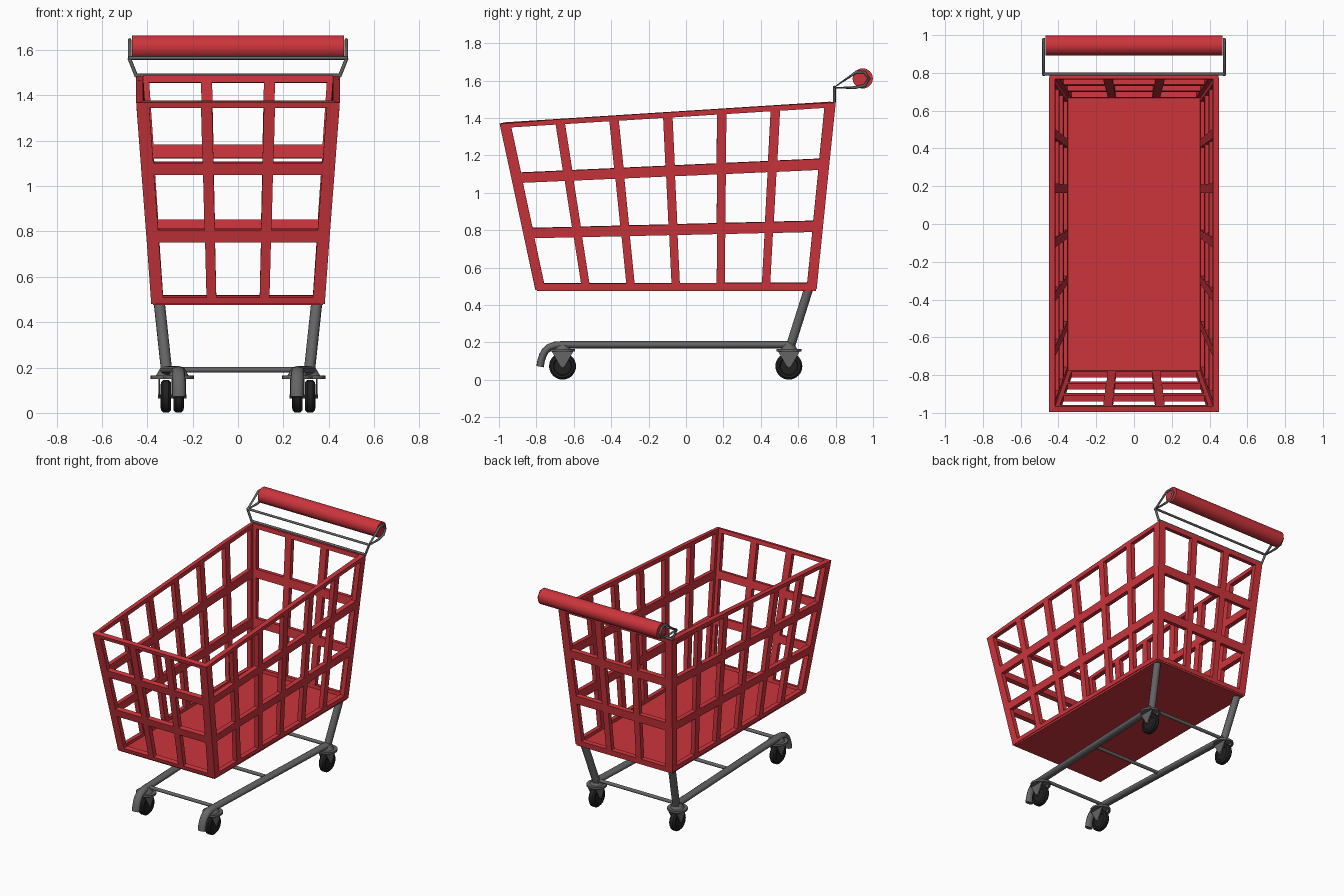
import bpy, bmesh, math
from mathutils import Vector, Matrix

if "Cube" in bpy.data.objects:
    bpy.data.objects.remove(bpy.data.objects["Cube"])


def material(name, rgb):
    m = bpy.data.materials.new(name)
    m.diffuse_color = (*rgb, 1)
    m.use_nodes = True
    m.node_tree.nodes["Principled BSDF"].inputs["Base Color"].default_value = m.diffuse_color
    return m


RED = material("red_plastic", (0.6, 0.035, 0.045))
STEEL = material("dark_steel", (0.13, 0.13, 0.13))
RUBBER = material("black_rubber", (0.015, 0.015, 0.015))


def finish(name, bm, mat, smooth=True):
    bmesh.ops.recalc_face_normals(bm, faces=bm.faces)
    me = bpy.data.meshes.new(name)
    bm.to_mesh(me)
    bm.free()
    ob = bpy.data.objects.new(name, me)
    bpy.context.collection.objects.link(ob)
    me.materials.append(mat)
    select(ob)
    if smooth:
        bpy.ops.object.shade_smooth_by_angle(angle=math.radians(35))
    return ob


def select(ob):
    bpy.ops.object.select_all(action='DESELECT')
    ob.select_set(True)
    bpy.context.view_layer.objects.active = ob


def tube(name, pts, r, mat=STEEL, closed=False, sx=1.0, res=4):
    """Round bar along a path; sx widens the section across x."""
    cu = bpy.data.curves.new(name, 'CURVE')
    cu.dimensions = '3D'
    cu.bevel_depth = r
    cu.bevel_resolution = res
    cu.use_fill_caps = True
    sp = cu.splines.new('POLY')
    sp.points.add(len(pts) - 1)
    for p, c in zip(sp.points, pts):
        p.co = (c[0] / sx, c[1], c[2], 1)
    sp.use_cyclic_u = closed
    ob = bpy.data.objects.new(name, cu)
    bpy.context.collection.objects.link(ob)
    cu.materials.append(mat)
    ob.scale.x = sx
    select(ob)
    bpy.ops.object.convert(target='MESH')
    bpy.ops.object.shade_smooth_by_angle(angle=math.radians(50))
    return ob


def cone(bm, loc, r1, r2, depth, axis='Z', seg=24):
    rot = Matrix.Rotation(math.pi / 2, 4, 'Y') if axis == 'X' else Matrix()
    bmesh.ops.create_cone(bm, cap_ends=True, segments=seg, radius1=r1, radius2=r2,
                          depth=depth, matrix=Matrix.Translation(loc) @ rot)


# Basket walls: grid of cells, each with a scaled hole, thickened outward
def wall(bm, a, b, c, d, cols, rows=3, hole=0.82):
    a, b, c, d = map(Vector, (a, b, c, d))

    def at(i, j):
        u, v = i / cols, j / rows
        return a.lerp(b, u).lerp(d.lerp(c, u), v)
    for i in range(cols):
        for j in range(rows):
            o = [at(i, j), at(i + 1, j), at(i + 1, j + 1), at(i, j + 1)]
            mid = sum(o, Vector()) / 4
            ov = [bm.verts.new(p) for p in o]
            iv = [bm.verts.new(mid + (p - mid) * hole) for p in o]
            for k in range(4):
                n = (k + 1) % 4
                bm.faces.new((ov[k], ov[n], iv[n], iv[k]))


bm = bmesh.new()
low = [(-.35, -.775, .49), (.35, -.775, .49), (.35, .667, .49), (-.35, .667, .49)]
top = [(-.418, -.965, 1.377), (.418, -.965, 1.377), (.418, .768, 1.487), (-.418, .768, 1.487)]
for k, cols in enumerate((3, 6, 3, 6)):
    n = (k + 1) % 4
    wall(bm, low[k], low[n], top[n], top[k], cols)
bmesh.ops.remove_doubles(bm, verts=bm.verts, dist=1e-4)
basket = finish("basket_walls", bm, RED, False)
# make the normals point away from the middle, then thicken outward
me = basket.data
f = me.polygons[0]
if f.normal.dot(f.center - Vector((0, 0, .9))) < 0:
    me.flip_normals()
sol = basket.modifiers.new("thickness", 'SOLIDIFY')
sol.thickness = 0.032
sol.offset = 1
sol.use_even_offset = True

# Basket floor slab
bm = bmesh.new()
lo = [bm.verts.new(p) for p in [(-.375, -.797, .475), (.375, -.797, .475), (.375, .695, .475), (-.375, .695, .475)]]
hi = [bm.verts.new(p) for p in [(-.378, -.801, .497), (.378, -.801, .497), (.378, .697, .497), (-.378, .697, .497)]]
bm.faces.new(lo)
bm.faces.new(hi)
for k in range(4):
    n = (k + 1) % 4
    bm.faces.new((lo[k], lo[n], hi[n], hi[k]))
finish("basket_floor", bm, RED, False)

# Handle grip and its wire support
bm = bmesh.new()
cone(bm, (0, .945, 1.611), .054, .054, .936, 'X', 32)
finish("handle_grip", bm, RED)
loop = [(.79, 1.562), (.91, 1.645), (.955, 1.645), (.978, 1.61), (.955, 1.573), (.90, 1.562)]
for s, side in ((-1, "left"), (1, "right")):
    tube("handle_loop_" + side, [(s * .478, y, z) for y, z in loop], .008, closed=True, res=2)
    tube("handle_post_" + side, [(s * .448, .793, 1.485), (s * .48, .793, 1.565)], .008, res=2)
for z, w in ((1.488, .452), (1.565, .483)):
    tube("handle_crossbar", [(-w, .793, z), (w, .793, z)], .008, res=2)


# Caster: swivel plate, stem, fork cheeks, wheel
def caster(name, x, y):
    bm = bmesh.new()
    cone(bm, (x, y, .157), .067, .067, .014)
    cone(bm, (x, y, .18), .045, .025, .034)
    for s in (-1, 1):
        pts = [(-.058, .152), (.058, .152), (.012, .072), (0, .066), (-.012, .072)]
        face = bm.faces.new([bm.verts.new((x + s * .025, y + a, z)) for a, z in pts])
        ext = bmesh.ops.extrude_face_region(bm, geom=[face])
        bmesh.ops.translate(bm, vec=(s * .007, 0, 0),
                            verts=[v for v in ext["geom"] if isinstance(v, bmesh.types.BMVert)])
        bm.faces.new([bm.verts.new((x + s * .025, y + a, z)) for a, z in pts])
    bmesh.ops.remove_doubles(bm, verts=bm.verts, dist=1e-5)
    cone(bm, (x, y, .073), .009, .009, .07, 'X', 12)
    finish(name + "_fork", bm, STEEL)
    # lathed tyre
    bm = bmesh.new()
    prof = [(-.018, 0), (-.018, .045), (-.023, .05), (-.022, .062), (-.012, .072),
            (.012, .072), (.022, .062), (.023, .05), (.018, .045), (.018, 0)]
    vs = [bm.verts.new((x + a, y, .073 + r)) for a, r in prof]
    es = [bm.edges.new(p) for p in zip(vs, vs[1:])]
    bmesh.ops.spin(bm, geom=vs + es, cent=(x, y, .073), axis=(1, 0, 0),
                   angle=math.tau, steps=32)
    bmesh.ops.remove_doubles(bm, verts=bm.verts, dist=1e-5)
    finish(name + "_wheel", bm, RUBBER)


# Undercarriage: rails with curled front ends, rear legs, casters
for s, side in ((-1, "left"), (1, "right")):
    curl = [(.315, .575, .187), (.265, -.66, .187), (.263, -.70, .184), (.262, -.73, .174),
            (.261, -.752, .155), (.26, -.766, .13), (.26, -.775, .10), (.26, -.78, .07)]
    tube("side_rail_" + side, [(s * x, y, z) for x, y, z in curl], .02, sx=1.4)
    tube("rear_leg_" + side, [(s * .347, .655, .485), (s * .315, .56, .185)], .025)
    caster("rear_caster_" + side, s * .318, .55)
    caster("front_caster_" + side, s * .262, -.66)

# Cross bars between the rails
for name, y, x in (("front", -.64, .265), ("middle", -.075, .29), ("rear", .55, .314)):
    tube(name + "_crossbar", [(-x, y, .19), (x, y, .19)], .012, res=3)
